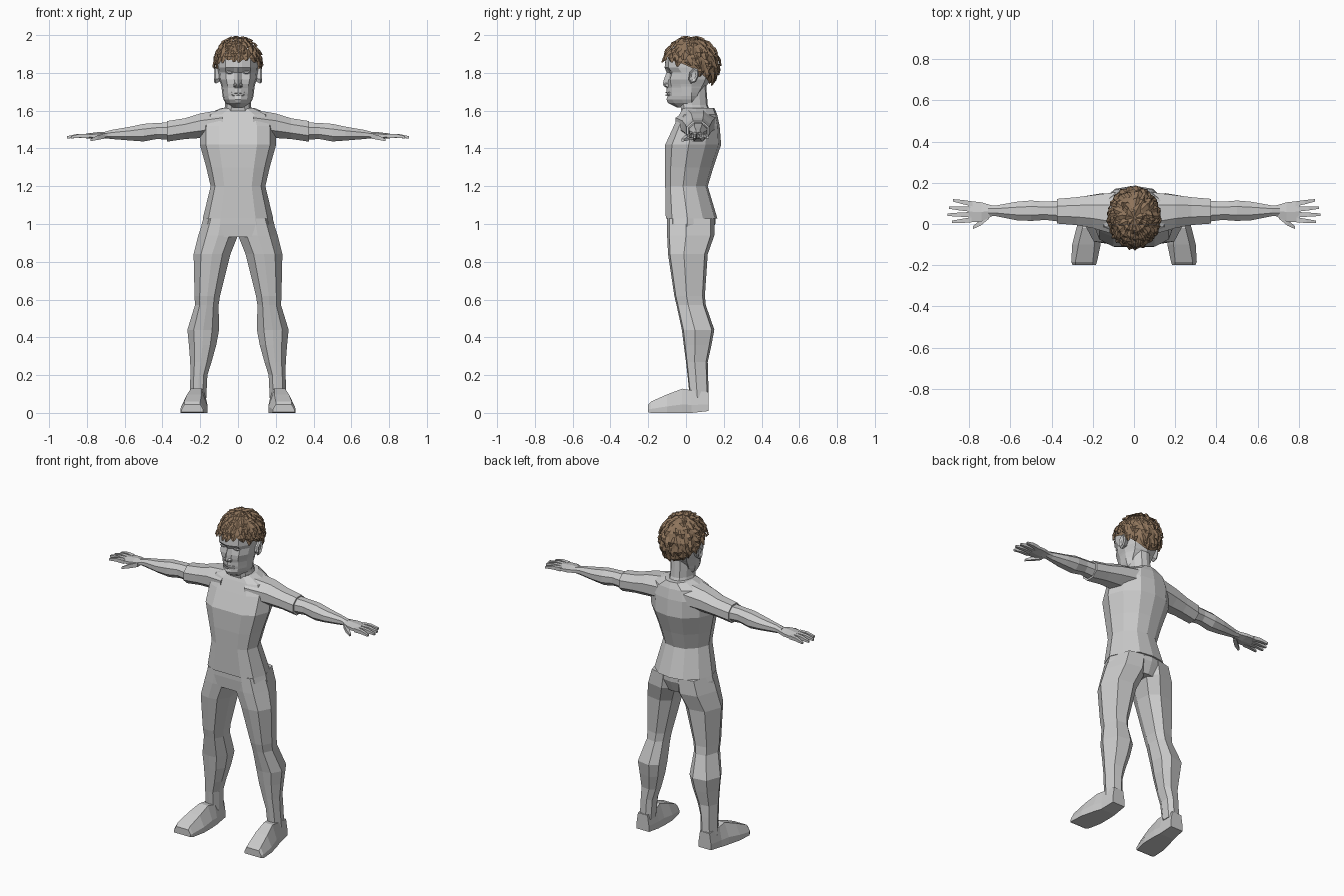
import bpy, bmesh, math, random
from mathutils import Vector

if "Cube" in bpy.data.objects:
    bpy.data.objects.remove(bpy.data.objects["Cube"])

random.seed(4)


def material(name, rgb):
    m = bpy.data.materials.new(name)
    m.diffuse_color = (*rgb, 1)
    m.use_nodes = True
    m.node_tree.nodes["Principled BSDF"].inputs["Base Color"].default_value = m.diffuse_color
    return m


GREY = material("plain grey", (0.6, 0.6, 0.6))
BROWN = material("hair brown", (0.27, 0.175, 0.105))


def finish(name, bm, mat, normals=True):
    if normals:
        bmesh.ops.recalc_face_normals(bm, faces=bm.faces[:])
    me = bpy.data.meshes.new(name)
    bm.to_mesh(me)
    bm.free()
    me.materials.append(mat)
    ob = bpy.data.objects.new(name, me)
    bpy.context.collection.objects.link(ob)
    return ob


def loft(name, rings, mat=GREY):
    """Skin a list of equal-length point rings and cap both ends."""
    bm = bmesh.new()
    rows = [[bm.verts.new(p) for p in r] for r in rings]
    n = len(rows[0])
    for a, b in zip(rows, rows[1:]):
        for i in range(n):
            j = (i + 1) % n
            bm.faces.new((a[i], a[j], b[j], b[i]))
    bm.faces.new(rows[0])
    bm.faces.new(rows[-1])
    return finish(name, bm, mat)


def mirrored(half):
    """Complete a ring whose first and last points lie on the centre plane."""
    return half + [(-x, y, z) for x, y, z in reversed(half[1:-1])]


# Torso cross-section: flat chest, side ridge, spine
def body_ring(z, w, f, b):
    d = b - f
    return mirrored([(0, f, z), (.5 * w, f, z), (.84 * w, f + .12 * d, z), (w, f + .42 * d, z),
                     (.82 * w, f + .72 * d, z), (.45 * w, b - .05 * d, z), (0, b, z)])


loft("shirt", [body_ring(*r) for r in (
    (1.03, .186, -.107, .166), (1.2, .145, -.11, .115), (1.3, .168, -.112, .145),
    (1.42, .202, -.11, .186), (1.52, .2, -.064, .178), (1.58, .17, -.035, .165),
    (1.615, .085, -.015, .15))])
loft("pelvis", [body_ring(*r) for r in (
    (1.05, .178, -.1, .155), (1.0, .192, -.1, .155), (.93, .2, -.094, .125))])
loft("neck", [body_ring(*r) for r in (
    (1.57, .08, -.02, .14), (1.63, .068, -.03, .115), (1.76, .068, -.03, .105))])

# Unit outline of the limbs, (inner to outer, front to back)
LIMB = ((0, .35), (.22, .04), (.5, 0), (.8, .05), (1, .4), (.8, .92), (.3, 1), (.03, .8))

for s, side in ((1, "left"), (-1, "right")):
    # Legs: z, inner x, outer x, front y, back y
    loft(side + "_leg", [[(s * (x0 + u * (x1 - x0)), y0 + v * (y1 - y0), z) for u, v in LIMB]
         for z, x0, x1, y0, y1 in (
            (1.03, -.005, .18, -.1, .15), (.94, .0, .21, -.1, .15), (.84, .04, .235, -.095, .115),
            (.62, .095, .23, -.062, .1), (.57, .103, .228, -.05, .105), (.44, .1, .268, -.022, .15),
            (.36, .115, .26, -.012, .135), (.27, .14, .253, .0, .115), (.2, .162, .252, .008, .117),
            (.08, .168, .256, .02, .12))])
    # Feet: y, inner x, outer x, bottom z, top z, top inset
    loft(side + "_foot", [[(s * x0, y, zb), (s * x0, y, zb + .35 * (zt - zb)), (s * (x0 + i), y, zt),
                           (s * (x1 - i), y, zt), (s * x1, y, zb + .35 * (zt - zb)), (s * x1, y, zb)]
         for y, x0, x1, zb, zt, i in (
            (-.2, .185, .298, .004, .045, .015), (-.185, .18, .305, 0, .06, .02),
            (-.1, .162, .3, 0, .098, .03), (-.02, .162, .28, 0, .128, .03),
            (.03, .165, .265, 0, .12, .015), (.12, .17, .255, .01, .11, .01))])

    # Arm parts: x, front y, back y, bottom z, top z
    def arm(name, rows, sides=8):
        rings = []
        for x, y0, y1, z0, z1 in rows:
            k = 1 / math.cos(math.pi / sides)
            rings.append([(s * x, (y0 + y1) / 2 + (y1 - y0) / 2 * k * math.cos(a),
                           (z0 + z1) / 2 + (z1 - z0) / 2 * k * math.sin(a))
                          for a in [math.tau * (i + .5) / sides for i in range(sides)]])
        loft(side + "_" + name, rings)

    arm("sleeve", ((.08, -.055, .155, 1.46, 1.605), (.2, -.02, .14, 1.455, 1.585),
                   (.28, -.005, .13, 1.45, 1.56), (.375, .002, .122, 1.436, 1.545)))
    arm("arm", ((.35, .01, .115, 1.445, 1.538), (.43, .02, .108, 1.45, 1.535),
                (.5, .015, .114, 1.437, 1.53), (.57, .018, .108, 1.442, 1.515),
                (.67, .038, .09, 1.45, 1.498), (.71, .038, .092, 1.455, 1.487)))
    arm("palm", ((.69, .038, .09, 1.456, 1.486), (.74, .012, .105, 1.452, 1.484),
                 (.805, .008, .112, 1.455, 1.477)), 6)
    for name, (rx, ry), (tx, ty) in (
            ("index_finger", (.79, .02), (.885, .01)), ("middle_finger", (.795, .046), (.905, .045)),
            ("ring_finger", (.795, .072), (.898, .08)), ("little_finger", (.785, .098), (.88, .115))):
        mx, my = (rx + tx) / 2, (ry + ty) / 2
        arm(name, ((rx, ry - .012, ry + .012, 1.455, 1.477), (mx, my - .01, my + .01, 1.457, 1.477),
                   (tx, ty - .006, ty + .006, 1.453, 1.465)), 4)
    arm("thumb", ((.705, .025, .055, 1.452, 1.478), (.745, -.008, .02, 1.445, 1.468),
                  (.782, -.024, -.01, 1.438, 1.45)), 4)

    # Ears: flattened rim standing off the head
    loft(side + "_ear", [[(s * x, .04 + r * math.cos(a) + .3 * r * math.sin(a), 1.785 + 1.6 * r * math.sin(a))
                          for a in [math.tau * i / 7 for i in range(7)]]
                         for x, r in ((.085, .016), (.118, .027), (.126, .022), (.119, .012))])

    # Eyes: lids set in the sockets
    loft(side + "_eye", [[(s * (.045 + .022 * k * math.cos(a)), y, 1.803 + .009 * k * math.sin(a))
                          for a in [math.tau * i / 6 for i in range(6)]]
                         for y, k in ((-.06, 1), (-.083, 1), (-.088, .5))])
    # Nostril wings
    loft(side + "_nostril", [[(s * (.013 + .011 * k * u), y, 1.737 + .01 * k * v)
                              for u, v in ((-1, -1), (1, -1), (1, .3), (-.2, 1))]
                             for y, k in ((-.09, 1.1), (-.108, 1), (-.114, .5))])

# Head: z, half width, y at nose line, beside nose, cheek, and back of skull
head = []
for z, w, yc, ys, yk, yb in (
        (1.618, .045, -.05, -.05, -.035, .03), (1.64, .066, -.095, -.09, -.062, .045),
        (1.66, .077, -.104, -.1, -.074, .06), (1.678, .082, -.097, -.094, -.074, .07),
        (1.695, .084, -.103, -.098, -.074, .08), (1.72, .087, -.102, -.095, -.075, .1),
        (1.728, .088, -.117, -.096, -.077, .105), (1.74, .091, -.123, -.097, -.08, .115),
        (1.765, .1, -.117, -.092, -.084, .13), (1.803, .104, -.103, -.084, -.074, .14),
        (1.828, .107, -.113, -.11, -.093, .145), (1.88, .108, -.108, -.106, -.09, .15),
        (1.94, .085, -.08, -.075, -.06, .12), (1.975, .04, -.02, -.02, -.015, .07)):
    head.append(mirrored([(0, yc, z), (.2 * w, ys, z), (.62 * w, yk, z), (.92 * w, yk + .05, z),
                          (w, .03, z), (.75 * w, .03 + .72 * (yb - .03), z), (0, yb, z)]))
loft("head", head)

# Lips
for name, z in (("upper_lip", 1.696), ("lower_lip", 1.682)):
    loft(name, [[(x, -.085, z - k), (x, -.109 + abs(x) * .5, z - k * .6),
                 (x, -.109 + abs(x) * .5, z + k * .6), (x, -.085, z + k)]
                for x, k in ((-.035, .002), (-.015, .006), (0, .005), (.015, .006), (.035, .002))])


# Hair: polar shell around the skull with a hairline that drops to the nape
def scalp(a, t, lift=0):
    return Vector(((.119 + lift) * math.sin(t) * math.sin(a),
                   .03 - (.143 + lift) * math.sin(t) * math.cos(a),
                   1.845 + (.139 + lift) * math.cos(t)))


def hairline(a):
    k = (1 - math.cos(a)) / 2
    return 1.4 + .15 * k + .9 * k * k


bm = bmesh.new()
cols, steps = 20, 7
top = bm.verts.new(scalp(0, 0))
grid = [[bm.verts.new(scalp(math.tau * i / cols, hairline(math.tau * i / cols) * j / steps))
         for i in range(cols)] for j in range(1, steps + 1)]
for i in range(cols):
    k = (i + 1) % cols
    bm.faces.new((top, grid[0][i], grid[0][k]))
    for a, b in zip(grid, grid[1:]):
        bm.faces.new((a[i], b[i], b[k], a[k]))
finish("hair_cap", bm, BROWN)

# Ridged tapering locks laid over the cap in rows from crown to hairline
bm = bmesh.new()
for row, count in enumerate((7, 13, 19, 22, 24, 24)):
    for i in range(count):
        a = math.tau * (i + random.uniform(-.3, .3) + .5 * (row % 2)) / count
        t0 = hairline(a) * (row / 6.3 + random.uniform(-.03, .03)) + .04
        t1 = t0 + random.uniform(.3, .46)
        t1 = min(t1, hairline(a) + random.uniform(.0, .14))
        swirl = random.uniform(-.12, .2)
        wide = random.uniform(.016, .024)
        strip = []
        for u, width, lift in ((0, .8, .0), (.55, 1, .009), (1, .3, random.uniform(.003, .014))):
            t = t0 + (t1 - t0) * u
            b = a + swirl * u
            across = Vector((math.cos(b), math.sin(b), 0)) * wide * width
            strip.append([bm.verts.new(p) for p in (scalp(b, t, lift - .002) - across,
                                                    scalp(b, t, lift + .006),
                                                    scalp(b, t, lift - .002) + across)])
        for p, q in zip(strip, strip[1:]):
            for k in (0, 1):
                bm.faces.new((p[k], q[k], q[k + 1], p[k + 1]))
finish("hair_locks", bm, BROWN, normals=False)
